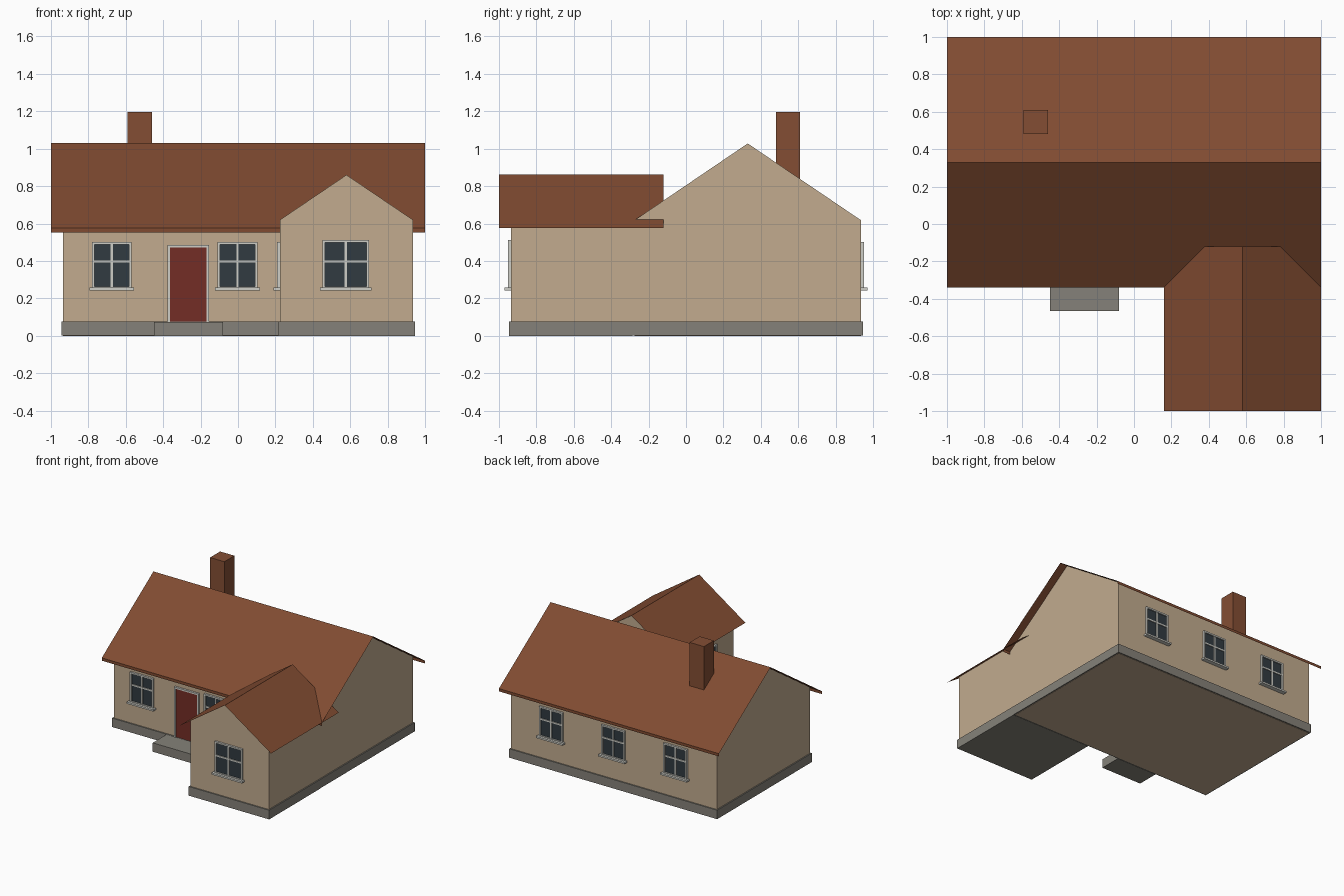
import bpy, bmesh, math
from mathutils import Matrix

if "Cube" in bpy.data.objects:
    bpy.data.objects.remove(bpy.data.objects["Cube"])


def material(name, r, g, b):
    m = bpy.data.materials.new(name)
    m.diffuse_color = (r, g, b, 1)
    m.use_nodes = True
    m.node_tree.nodes["Principled BSDF"].inputs["Base Color"].default_value = m.diffuse_color
    return m


WALL = material("tan wall", 0.54, 0.41, 0.275)
ROOF = material("brown roof", 0.218, 0.071, 0.031)
BRICK = material("chimney brick", 0.23, 0.076, 0.034)
STONE = material("grey stone", 0.235, 0.222, 0.192)
FRAME = material("pale frame", 0.62, 0.62, 0.57)
GLASS = material("dark glass", 0.031, 0.043, 0.053)
DOOR = material("red door", 0.175, 0.026, 0.019)


def finish(name, bm, mats, matrix=Matrix()):
    me = bpy.data.meshes.new(name)
    bm.to_mesh(me)
    bm.free()
    for m in mats:
        me.materials.append(m)
    ob = bpy.data.objects.new(name, me)
    ob.matrix_world = matrix
    bpy.context.collection.objects.link(ob)
    return ob


def boxes(name, items, mats, matrix=Matrix()):
    """Join boxes given as (x0, x1, y0, y1, z0, z1, material index)."""
    bm = bmesh.new()
    for x0, x1, y0, y1, z0, z1, mi in items:
        t = Matrix.Translation(((x0 + x1) / 2, (y0 + y1) / 2, (z0 + z1) / 2))
        s = Matrix.Diagonal((x1 - x0, y1 - y0, z1 - z0, 1))
        new = bmesh.ops.create_cube(bm, size=1, matrix=t @ s)["verts"]
        for f in {f for v in new for f in v.link_faces}:
            f.material_index = mi
    return finish(name, bm, mats, matrix)


def extrude(name, profile, a, b, axis, mat, closed):
    """Sweep a (horizontal, z) profile along x or y; closed ones are gable walls."""
    bm = bmesh.new()

    def ring(d):
        return [bm.verts.new((d, h, z) if axis == "x" else (h, d, z)) for h, z in profile]

    r0, r1 = ring(a), ring(b)
    n = len(profile)
    for i in range(n if closed else n - 1):
        j = (i + 1) % n
        bm.faces.new((r0[i], r0[j], r1[j], r1[i]))
    if closed:
        bm.faces.new(r0)
        bm.faces.new(r1)
    bmesh.ops.recalc_face_normals(bm, faces=bm.faces)
    if closed:  # the roof sheet covers the top, so leave it open
        tops = [f for f in bm.faces if f.normal.z > 0.1]
        bmesh.ops.delete(bm, geom=tops, context="FACES")
    else:       # roof sheets face up
        down = [f for f in bm.faces if f.normal.z < -0.1]
        if down:
            bmesh.ops.reverse_faces(bm, faces=bm.faces)
    return finish(name, bm, [mat])


def gable(c, half, z0, eave, peak):
    return [(c - half, z0), (c + half, z0), (c + half, eave), (c, peak), (c - half, eave)]


# Walls of the main block and the front wing
extrude("main_walls", gable(0.33, 0.605, 0, 0.618, 1.028), -0.935, 0.935, "x", WALL, True)
extrude("wing_walls", gable(0.58, 0.355, 0.03, 0.62, 0.86), -0.935, -0.122, "y", WALL, True)

# Thin roof sheets; the main one has small fascias along the eaves
extrude("main_roof", [(-0.34, 0.553), (-0.34, 0.576), (0.33, 1.03), (1.0, 0.576), (1.0, 0.553)],
        -1, 1, "x", ROOF, False)
extrude("wing_roof", [(0.16, 0.577), (0.58, 0.861), (1.0, 0.577)], -1, -0.12, "y", ROOF, False)

# Plinths, door step and chimney
boxes("main_plinth", [(-0.945, 0.945, -0.285, 0.945, 0.002, 0.075, 0)], [STONE])
boxes("wing_plinth", [(0.213, 0.945, -0.945, -0.285, 0, 0.075, 0)], [STONE])
boxes("door_step", [(-0.45, -0.08, -0.465, -0.285, 0, 0.073, 0)], [STONE])
boxes("chimney", [(-0.59, -0.46, 0.48, 0.61, 0.7, 1.197, 0)], [BRICK])


def place(x, y, angle):
    return Matrix.Translation((x, y, 0)) @ Matrix.Rotation(angle, 4, "Z")


def window(name, x, y, angle=0, w=0.212, top=0.5):
    """Framed window with cross bars and a sill, facing local -y."""
    h, b, z0, bar = w / 2, 0.013, 0.25, 0.397
    d = -0.016
    boxes(name, [
        (-h + b, h - b, -0.006, 0, z0, top - b, 1),
        (-h, -h + b, d, 0, z0, top, 0),
        (h - b, h, d, 0, z0, top, 0),
        (-h + b, h - b, d, 0, top - b, top, 0),
        (-h + b, h - b, d, 0, z0, z0 + b, 0),
        (-0.006, 0.006, -0.013, 0, z0 + b, top - b, 0),
        (-h + b, h - b, -0.013, 0, bar - 0.006, bar + 0.006, 0),
        (-h - 0.014, h + 0.014, -0.035, 0, 0.243, 0.257, 0),
    ], [FRAME, GLASS], place(x, y, angle))


# Front, wing and back windows
window("front_window_left", -0.675, -0.275)
window("front_window_middle", -0.003, -0.275)
window("wing_front_window", 0.576, -0.935, 0, 0.248, 0.512)
window("wing_side_window", 0.225, -0.6, -math.pi / 2)
for i, x in enumerate((-0.565, 0, 0.565)):
    window(f"back_window_{i + 1}", x, 0.935, math.pi)

# Front door with its frame
boxes("front_door", [
    (-0.097, 0.097, -0.009, 0, 0.073, 0.473, 1),
    (-0.11, -0.097, -0.016, 0, 0.073, 0.486, 0),
    (0.097, 0.11, -0.016, 0, 0.073, 0.486, 0),
    (-0.097, 0.097, -0.016, 0, 0.473, 0.486, 0),
], [FRAME, DOOR], place(-0.266, -0.275, 0))
